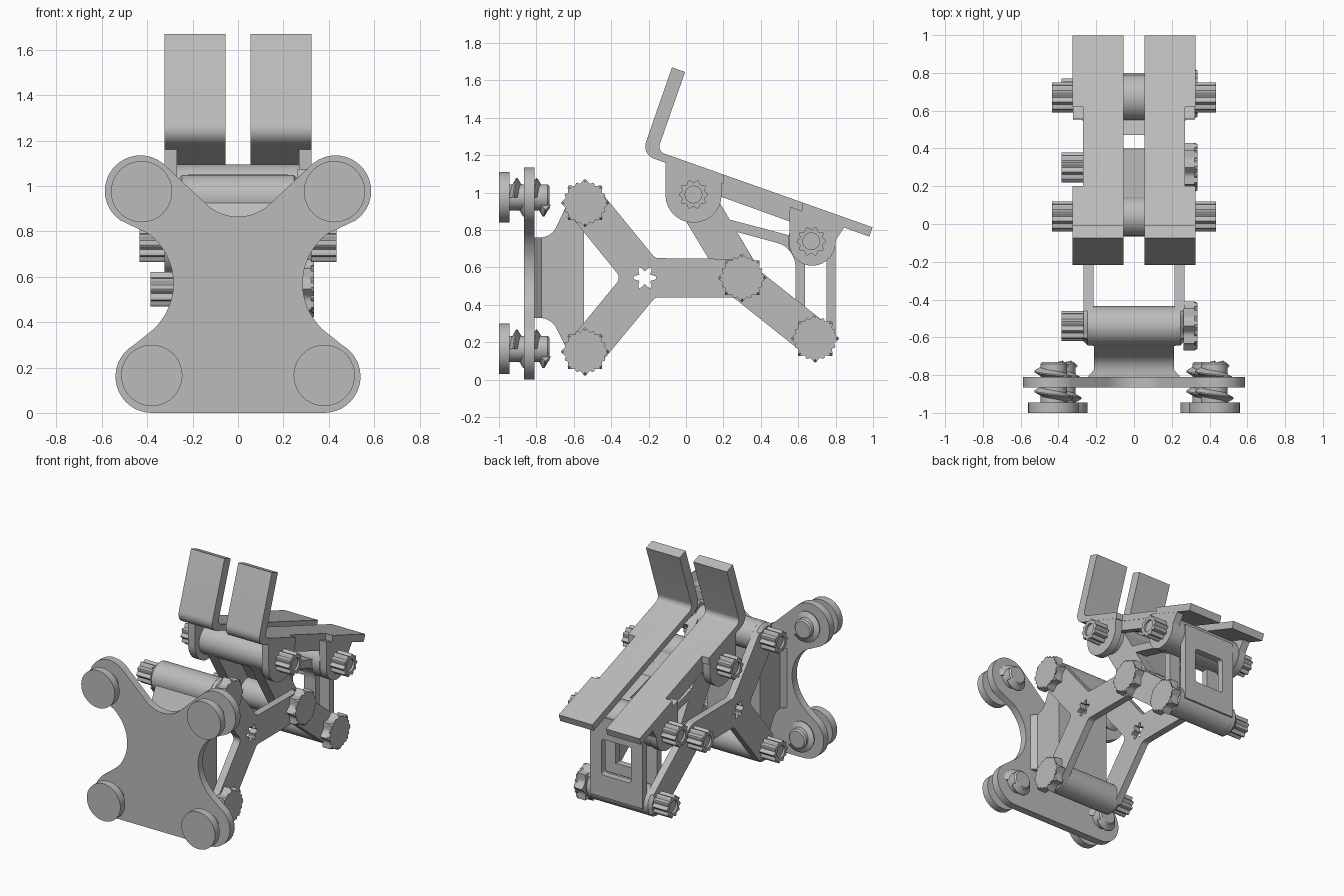
import bpy, bmesh, math
from mathutils import Vector

if "Cube" in bpy.data.objects:
    bpy.data.objects.remove(bpy.data.objects["Cube"])

grey = bpy.data.materials.new("mid grey")
grey.diffuse_color = (0.5, 0.5, 0.5, 1)
grey.use_nodes = True
grey.node_tree.nodes["Principled BSDF"].inputs["Base Color"].default_value = grey.diffuse_color


def fillet(pts, n=8):
    """Polygon from (u, v[, radius]) corners with rounded corners."""
    out = []
    for i, p in enumerate(pts):
        c = Vector(p[:2])
        r = p[2] if len(p) > 2 else 0
        if r == 0:
            out.append(c)
            continue
        a = (Vector(pts[i - 1][:2]) - c).normalized()
        b = (Vector(pts[(i + 1) % len(pts)][:2]) - c).normalized()
        half = a.angle(b) / 2
        m = c + (a + b).normalized() * r / math.sin(half)
        s = c + a * r / math.tan(half) - m
        e = c + b * r / math.tan(half) - m
        turn = s.angle_signed(e)
        for k in range(n + 1):
            t = -turn * k / n
            out.append(m + Vector((s.x * math.cos(t) - s.y * math.sin(t),
                                   s.x * math.sin(t) + s.y * math.cos(t))))
    return out


def arc(cx, cy, r, a0, a1, n=16):
    return [Vector((cx + r * math.cos(math.radians(a0 + (a1 - a0) * k / n)),
                    cy + r * math.sin(math.radians(a0 + (a1 - a0) * k / n)))) for k in range(n + 1)]


def polar(c, f, n):
    return [Vector((c[0] + f(t) * math.cos(t), c[1] + f(t) * math.sin(t)))
            for t in (2 * math.pi * k / n for k in range(n))]


def finish(name, bm):
    bmesh.ops.recalc_face_normals(bm, faces=bm.faces)
    me = bpy.data.meshes.new(name)
    bm.to_mesh(me)
    bm.free()
    me.materials.append(grey)
    ob = bpy.data.objects.new(name, me)
    bpy.context.collection.objects.link(ob)
    return ob


def prism(name, pts, lo, hi, axis="x", bevel=0, mirror=False):
    """Extrude a yz (axis x) or xz (axis y) outline; bevel rounds off the hi end."""
    bm = bmesh.new()
    to3 = (lambda p, h: (h, p[0], p[1])) if axis == "x" else (lambda p, h: (p[0], h, p[1]))
    a = [bm.verts.new(to3(p, lo)) for p in pts]
    b = [bm.verts.new(to3(p, hi)) for p in pts]
    bm.faces.new(a)
    top = bm.faces.new(b)
    for i in range(len(pts)):
        bm.faces.new((a[i - 1], a[i], b[i], b[i - 1]))
    if bevel:
        bmesh.ops.bevel(bm, geom=list(top.edges), offset=bevel, segments=1, affect="EDGES")
    ob = finish(name, bm)
    if mirror:
        ob.modifiers.new("mirror", "MIRROR")
    return ob


def cut(ob, cutter):
    cutter.hide_render = True
    cutter.hide_set(True)
    m = ob.modifiers.new("cut", "BOOLEAN")
    m.operation, m.object, m.solver = "DIFFERENCE", cutter, "EXACT"
    if len(ob.modifiers) > 1:
        ob.modifiers.move(len(ob.modifiers) - 1, 0)


def circle(c, r, n=40):
    return polar(c, lambda t: r, n)


def rect(u0, v0, u1, v1):
    return [(u0, v0), (u1, v0), (u1, v1), (u0, v1)]


def cap(c, d, w):
    """Two rounded corners closing an arm of half width w, clockwise."""
    c, d = Vector(c), Vector(d).normalized()
    n = Vector((-d.y, d.x))
    return [(*(c + d * w + n * w), w * .98), (*(c + d * w - n * w), w * .98)]


# pivot positions in (y, z)
A, B, C, D, E, F = (-.54, .945), (-.54, .15), (.30, .545), (.69, .22), (.04, .99), (.67, .74)

# mounting plate
half = (arc(.38, .16, .16, -90, 60) + arc(.56, .57, .275, 235, 127)
        + arc(.43, .978, .157, -55, 130) + arc(0, 1.07, .205, -48, -90))
prism("mounting_plate", half + [Vector((-p.x, p.y)) for p in reversed(half[:-1])], -.865, -.81, "y")

# screw feet at the four plate corners
for x, z in ((.425, .975), (-.425, .975), (.38, .165), (-.38, .165)):
    prism("foot_head", circle((x, z), .135), -1, -.945, "y", bevel=.022)
    prism("foot_core", circle((x, z), .07, 32), -.95, -.73, "y", bevel=.01)
    for y0, turns in ((-.94, .9), (-.835, .9)):
        bm = bmesh.new()
        rings, n = [], int(28 * turns)
        for k in range(n + 1):
            t = 2 * math.pi * k / 28
            y = y0 + .075 * k / 28
            rings.append([bm.verts.new((x + r * math.cos(t), y + dy, z + r * math.sin(t)))
                          for r, dy in ((.06, -.01), (.103, .014), (.103, .02), (.06, .045))])
        for p, q in zip(rings, rings[1:]):
            for j in range(4):
                bm.faces.new((p[j - 1], p[j], q[j], q[j - 1]))
        bm.faces.new(rings[0])
        bm.faces.new(rings[-1])
        finish("foot_thread", bm)

# bracket behind the plate, carrying the two front tubes
prism("plate_bracket", fillet([(-.815, .76), (-.72, .76, .1), (-.64, .93), (-.545, .93), (-.545, .17),
                               (-.64, .17), (-.72, .33, .1), (-.815, .33)]), -.213, .213)
prism("bracket_root", [(-.25, -.815), (.25, -.815), (.21, -.77), (-.21, -.77)], 0, 1)
root = bpy.data.objects["bracket_root"]
for v in root.data.vertices:      # stand the tapered root upright against the plate
    h, x, y = v.co
    v.co = (x, y, .33 + .43 * h)

# forked side arms with a star shaped hole
arm = fillet(cap(A, (-.628, .778), .103) + [(-.165, .65, .04), (.315, .645, .08)]
             + cap(D, (.783, -.622), .1) + [(.253, .44, .04), (-.165, .44, .04)]
             + cap(B, (-.628, -.778), .103) + [(-.348, .545, .04)])
arms = prism("side_arm", arm, .215, .268, bevel=.022, mirror=True)
cut(arms, prism("star_cutter", polar((-.22, .545), lambda t: .048 + .014 * math.cos(6 * t), 48), .1, .4))

# cross tubes
for name, c, r, w in (("front_upper_tube", A, .105, .22), ("front_lower_tube", B, .105, .22),
                      ("middle_tube", C, .1, .22), ("rear_lower_tube", D, .1, .22),
                      ("upper_front_tube", E, .105, .272), ("upper_rear_tube", F, .125, .272)):
    prism(name, circle(c, r), -w, w)

# front link between upper front tube and middle tube
prism("front_link_leg", [(-.05, .93), (.125, 1.04), (.385, .60), (.215, .49)], .13, .212, mirror=True)
prism("front_link_web", [(.09, 1.0), (.13, 1.03), (.38, .61), (.34, .58)], -.135, .135)

# rear link: bent inner panel and straight outer panel, both with windows
prism("rear_link_rail", fillet([(.18, .87), (.635, .75, .12), (.635, .25), (.585, .25), (.585, .705, .13),
                                (.18, .815)]), .12, .212, mirror=True)
prism("rear_link_bend", fillet([(.47, .793), (.635, .75, .1), (.635, .62), (.585, .62), (.585, .705, .08),
                                (.47, .737)]), -.125, .125)
prism("rear_link_sill", rect(.585, .22, .635, .38), -.125, .125)
panel = prism("rear_link_panel", rect(.75, .2, .80, .78), -.212, .212)
cut(panel, prism("window_cutter", fillet([(-.12, .36, .02), (.12, .36, .02), (.12, .62, .02),
                                          (-.12, .62, .02)]), .7, .85, "y"))

# pair of bent support rails with narrowed middle
rail = prism("support_rail", fillet([(-.075, 1.67), (-.237, 1.205, .07), (-.11, 1.16), (.98, .765),
                                     (.997, .815), (-.153, 1.222, .04), (-.005, 1.645)]),
             .055, .325, mirror=True)
cut(rail, prism("rail_cutter", rect(.2, .7, .62, 1.3), .27, .4))
prism("rail_rib", [(.1, 1.09), (.1, 1.01), (.64, .815), (.64, .895)], .22, .268, mirror=True)
prism("front_lug", fillet([(-.11, 1.165), (.19, 1.06), (.19, .84, .148), (-.11, .84, .148)]),
      .268, .324, mirror=True)
prism("rear_lug", fillet([(.555, .925), (.85, .82), (.80, .745, .04), (.80, .61, .125), (.55, .61, .12)]),
      .268, .324, mirror=True)


# star knobs and ribbed nuts on the pivots
def nut(name, c, lo, hi, mirror=False):
    ob = prism(name, polar(c, lambda t: .071 + .008 * math.cos(10 * t), 80), lo, hi, mirror=mirror)
    cut(ob, prism("socket_cutter", circle(c, .045, 24), hi - .015 * (1 if hi > 0 else -1),
                  hi + .05 * (1 if hi > 0 else -1)))


for c in (A, B, C, D):
    prism("star_knob", polar(c, lambda t: .13 - .028 * abs(math.sin(4 * t)), 96), .262, .335, bevel=.014)
    nut("ribbed_nut", c, -.262, -.385)
for c in (E, F):
    nut("lug_nut", c, .32, .435, mirror=True)

# smooth rounded sides, keep edges crisp
bpy.ops.object.select_all(action="DESELECT")
for ob in bpy.context.scene.objects:
    if not ob.hide_render:
        ob.select_set(True)
        bpy.context.view_layer.objects.active = ob
bpy.ops.object.shade_smooth_by_angle(angle=math.radians(30))
